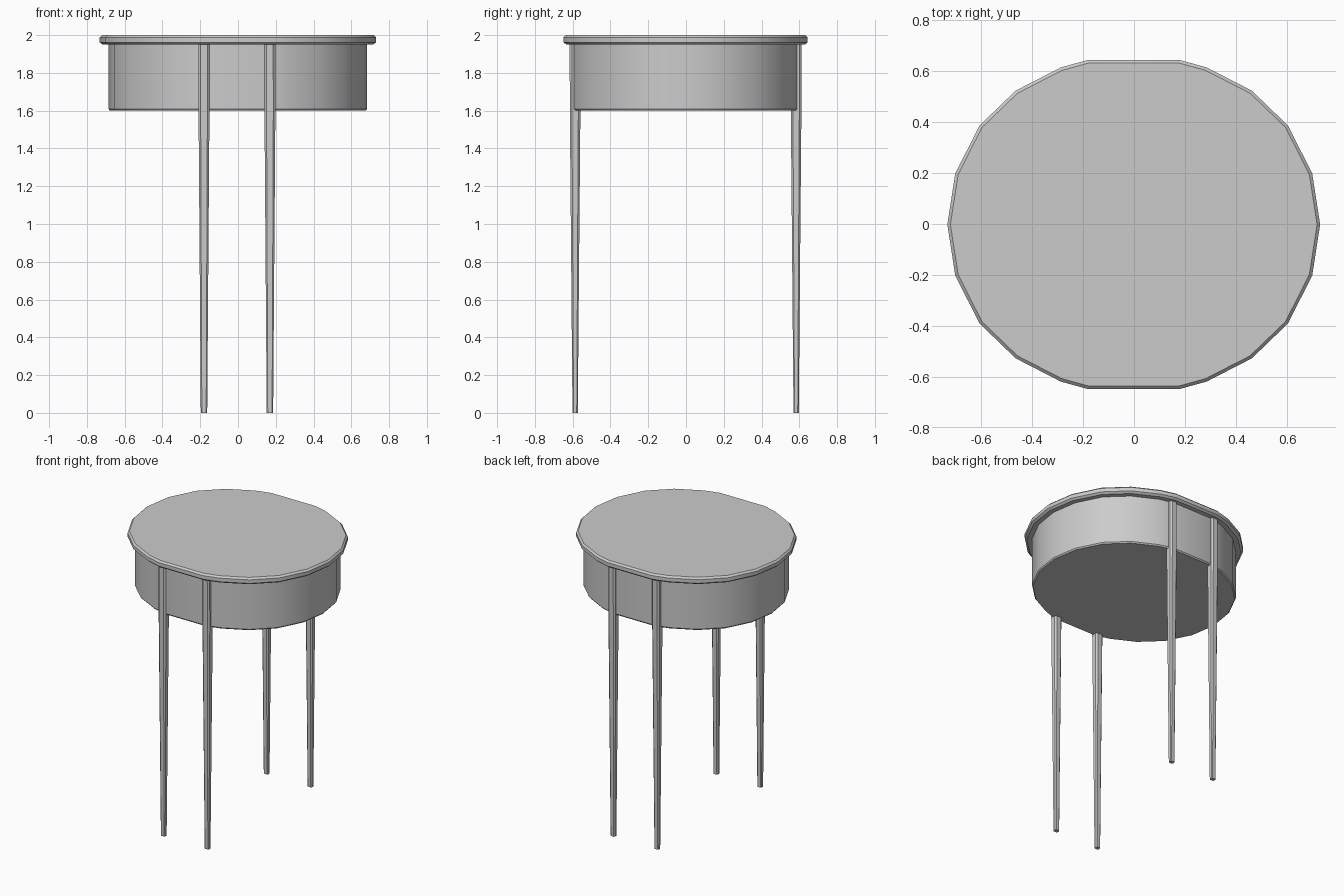
import bpy, math

if "Cube" in bpy.data.objects:
    bpy.data.objects.remove(bpy.data.objects["Cube"])

# Quarter outline of the rounded table plan
QUARTER = [(0.731, 0.0), (0.70, 0.20), (0.605, 0.388), (0.463, 0.525), (0.286, 0.616), (0.177, 0.646)]


def full_outline(q):
    right = q + [(-x, y) for x, y in reversed(q)]
    return right + [(-x, -y) for x, y in right[1:-1]]


def loft(name, rings, angle=30):
    """Skin a stack of equal-length rings and cap both ends."""
    n = len(rings[0])
    verts = [p for ring in rings for p in ring]
    faces = [(k * n + i, k * n + (i + 1) % n, (k + 1) * n + (i + 1) % n, (k + 1) * n + i)
             for k in range(len(rings) - 1) for i in range(n)]
    faces += [tuple(range(n))[::-1], tuple(range(len(verts) - n, len(verts)))]
    mesh = bpy.data.meshes.new(name)
    mesh.from_pydata(verts, [], faces)
    mesh.update()
    obj = bpy.data.objects.new(name, mesh)
    bpy.context.collection.objects.link(obj)
    bpy.ops.object.select_all(action='DESELECT')
    obj.select_set(True)
    bpy.context.view_layer.objects.active = obj
    bpy.ops.object.shade_smooth_by_angle(angle=math.radians(angle))
    return obj


def plan_ring(inset, z):
    # Scale each axis so that the outline shrinks by about the inset distance
    sx, sy = 1 - inset / 0.731, 1 - inset / 0.646
    return [(x * sx - 0.001, y * sy - 0.002, z) for x, y in full_outline(QUARTER)]


# Table top with chamfered rim
loft("table_top", [plan_ring(0.014, 1.95), plan_ring(0, 1.962),
                   plan_ring(0, 1.988), plan_ring(0.012, 2.0)])

# Deep apron drum with a small lower edge bevel
loft("apron", [plan_ring(0.054, 1.60), plan_ring(0.047, 1.609), plan_ring(0.047, 1.955)])


# Tapered legs with chamfered corners
def leg_ring(cx, cy, hx, hy, z):
    c = min(hx, hy) * 0.4
    pts = [(hx, -hy + c), (hx, hy - c), (hx - c, hy), (-hx + c, hy),
           (-hx, hy - c), (-hx, -hy + c), (-hx + c, -hy), (hx - c, -hy)]
    return [(cx + x, cy + y, z) for x, y in pts]


for side, cx in (("left", -0.18), ("right", 0.169)):
    for end, sy in (("front", -1), ("back", 1)):
        cy = sy * 0.585 - 0.002
        loft(f"{end}_{side}_leg", [leg_ring(cx, cy, 0.017, 0.014, 0.0),
                                   leg_ring(cx, cy, 0.029, 0.028, 1.6),
                                   leg_ring(cx, cy, 0.029, 0.029, 1.955)])
